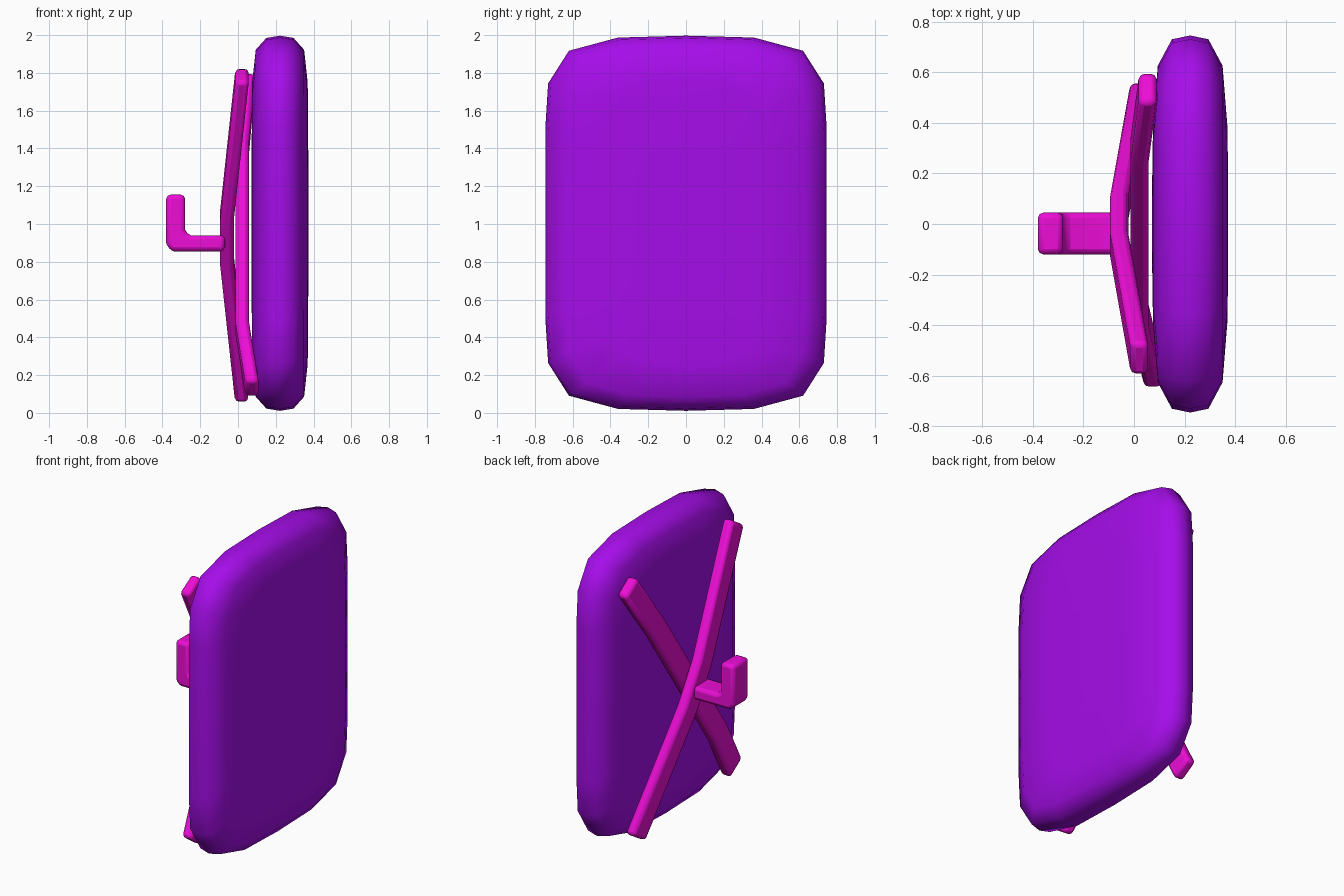
import bpy, bmesh, math
from mathutils import Vector

if "Cube" in bpy.data.objects:
    bpy.data.objects.remove(bpy.data.objects["Cube"])


def material(name, color):
    m = bpy.data.materials.new(name)
    m.diffuse_color = color
    m.use_nodes = True
    m.node_tree.nodes["Principled BSDF"].inputs["Base Color"].default_value = m.diffuse_color
    return m


purple = material("purple", (0.38, 0.004, 0.82, 1))
magenta = material("magenta", (0.85, 0.004, 0.68, 1))


def loft(name, rings, mat, bevel=0.0, segments=2, angle=180):
    """Join closed rings of points with quads, cap both ends."""
    bm = bmesh.new()
    loops = [[bm.verts.new(p) for p in ring] for ring in rings]
    n = len(loops[0])
    for a, b in zip(loops, loops[1:]):
        for i in range(n):
            j = (i + 1) % n
            bm.faces.new((a[i], a[j], b[j], b[i]))
    bm.faces.new(loops[0])
    bm.faces.new(loops[-1])
    bmesh.ops.recalc_face_normals(bm, faces=bm.faces)
    mesh = bpy.data.meshes.new(name)
    bm.to_mesh(mesh)
    bm.free()
    obj = bpy.data.objects.new(name, mesh)
    bpy.context.collection.objects.link(obj)
    mesh.materials.append(mat)
    if bevel:
        mod = obj.modifiers.new("rounded_edges", "BEVEL")
        mod.width = bevel
        mod.segments = segments
        mod.limit_method = "ANGLE"
        mod.angle_limit = math.radians(40)
    bpy.ops.object.select_all(action="DESELECT")
    obj.select_set(True)
    bpy.context.view_layer.objects.active = obj
    bpy.ops.object.shade_smooth_by_angle(angle=math.radians(angle))
    return obj


# Pillow-shaped panel: one quarter outline mirrored, then shrunk towards each face
quarter = [(0, .993), (.36, .983), (.62, .913), (.73, .74), (.745, .5), (.745, 0)]
half = quarter + [(y, -z) for y, z in reversed(quarter[:-1])]
outline = half + [(-y, z) for y, z in reversed(half[1:-1])]
# depth from the middle, y scale, z scale
steps = [(0, 1, 1), (.072, .98, .988), (.128, .84, .925), (.147, .52, .75), (.15, .25, .38)]
stations = [(-d, sy, sz) for d, sy, sz in reversed(steps[1:])] + steps
loft("panel", [[(.222 + d, y * sy, 1.004 + z * sz) for y, z in outline]
               for d, sy, sz in stations], purple)


# Bent flat bars crossing behind the panel
def bar(name, start, end, bends, width=.15, thick=.072):
    """start/end are (y, z); bends are (fraction along, x)."""
    a, b = Vector((0, *start)), Vector((0, *end))
    along = (b - a).normalized()
    side = Vector((0, -along.z, along.y)) * width / 2
    out = Vector((thick / 2, 0, 0))
    rings = []
    for t, x in bends:
        c = a.lerp(b, t) + Vector((x, 0, 0))
        rings.append([c + side + out, c - side + out, c - side - out, c + side - out])
    return loft(name, rings, magenta, bevel=.022, angle=50)


bar("outer_cross_bar", (-.535, 1.79), (.5, .09),
    [(0, .022), (.435, -.058), (.58, -.058), (1, .02)])
bar("inner_cross_bar", (.54, 1.76), (-.59, .125),
    [(0, .055), (.22, .022), (.8, .022), (1, .075)])

# Bent hook: L profile with a filleted inner corner, extruded across y
profile = [(-.07, .855), (-.34, .855), (-.368, .868), (-.38, .90), (-.38, 1.155),
           (-.28, 1.155), (-.28, .97), (-.272, .949), (-.25, .94), (-.07, .94)]
loft("hook", [[(x, y, z) for x, z in profile] for y in (-.12, .045)],
     magenta, bevel=.022, angle=50)
